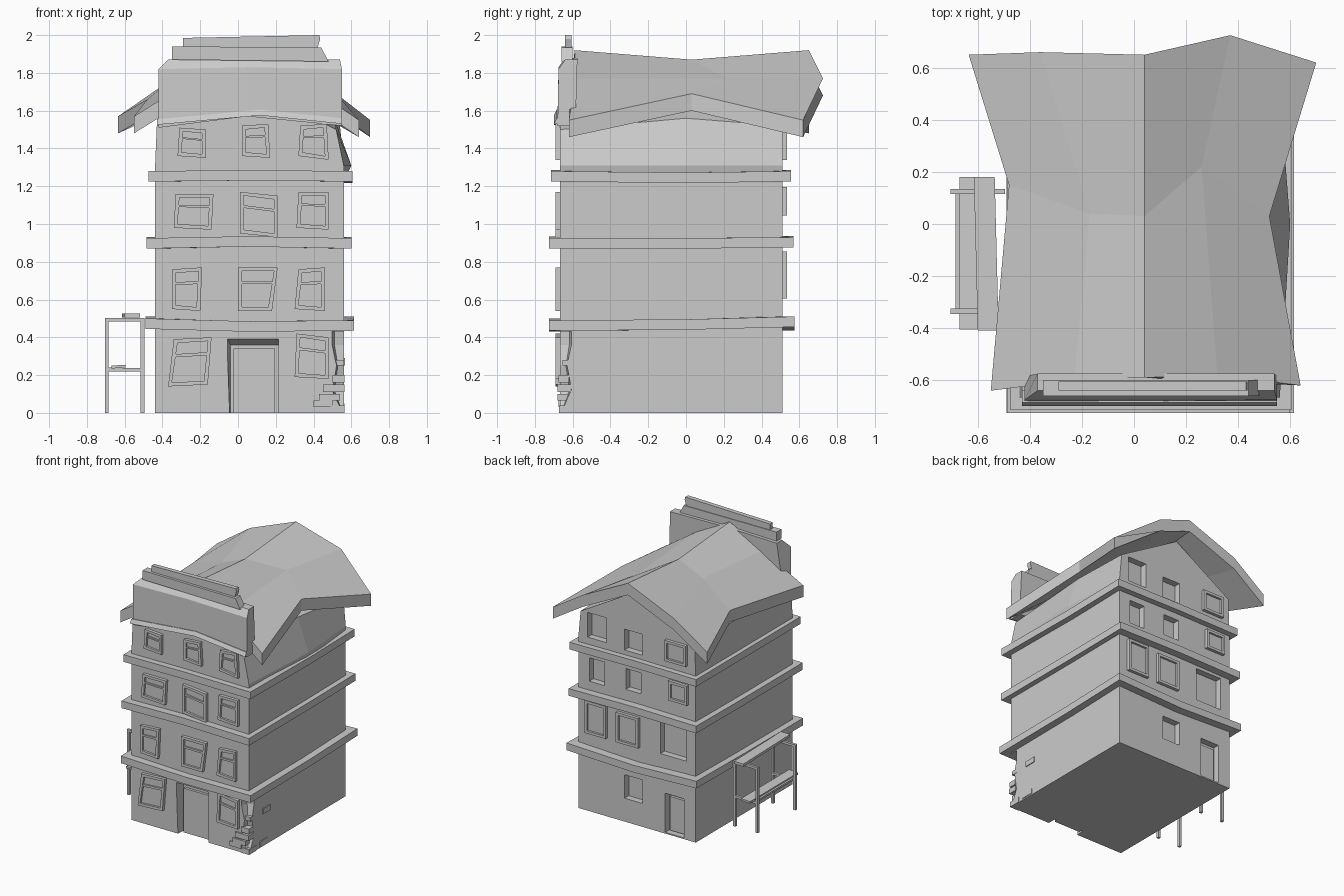
import bpy, bmesh
from mathutils import Vector

if "Cube" in bpy.data.objects:
    bpy.data.objects.remove(bpy.data.objects["Cube"])


def loft(name, rings, cyclic=False):
    """Skin matching closed rings of 3D points; cap the ends unless cyclic."""
    bm = bmesh.new()
    vs = [[bm.verts.new(p) for p in r] for r in rings]
    n, m = len(rings), len(rings[0])
    for i in range(n if cyclic else n - 1):
        a, b = vs[i], vs[(i + 1) % n]
        for j in range(m):
            k = (j + 1) % m
            bm.faces.new((a[j], a[k], b[k], b[j]))
    if not cyclic:
        bm.faces.new(vs[0])
        bm.faces.new(vs[-1])
    bmesh.ops.recalc_face_normals(bm, faces=bm.faces[:])
    me = bpy.data.meshes.new(name)
    bm.to_mesh(me)
    bm.free()
    ob = bpy.data.objects.new(name, me)
    bpy.context.collection.objects.link(ob)
    return ob


def slab(name, quad, y0, y1):
    """Outline in x, z extruded along y."""
    return loft(name, [[(x, y, z) for x, z in quad] for y in (y0, y1)])


def box(name, x0, x1, y0, y1, z0, z1):
    return slab(name, [(x0, z0), (x1, z0), (x1, z1), (x0, z1)], y0, y1)


def rect(x, z, w, h):
    return [(x - w/2, z - h/2), (x + w/2, z - h/2), (x + w/2, z + h/2), (x - w/2, z + h/2)]


def inset(q, t):
    """Move the corners of a four-sided outline inwards by t."""
    s = [(1, 1), (-1, 1), (-1, -1), (1, -1)]
    return [(p[0] + a*t, p[1] + b*t) for p, (a, b) in zip(q, s)]


def window(name, q, wall, out, split=True):
    """Raised frame ring, glass and a transom bar."""
    f, b, g = wall + out*0.024, wall - out*0.02, wall + out*0.008
    inner = inset(q, 0.02)
    rings = [[(p[0], f, p[1]), (p[0], b, p[1]), (i[0], b, i[1]), (i[0], f, i[1])]
             for p, i in zip(q, inner)]
    loft(name + "_frame", rings, True)
    slab(name + "_glass", inset(q, 0.015), b, g)
    if split:
        def mix(i, j, t):
            a, c = Vector(inner[i]), Vector(inner[j])
            return a.lerp(c, t)
        bar = [mix(0, 3, .64), mix(1, 2, .64), mix(1, 2, .72), mix(0, 3, .72)]
        slab(name + "_transom", bar, b, wall + out*0.02)


def cut(target, cutter):
    m = target.modifiers.new("cut", 'BOOLEAN')
    m.operation, m.solver, m.object = 'DIFFERENCE', 'EXACT', cutter
    cutter.hide_render = True
    bpy.context.view_layer.objects.active = target
    bpy.ops.object.modifier_apply(modifier=m.name)
    bpy.data.objects.remove(cutter)


FRONT, BACK = -0.667, 0.51

# House walls with gable, bulging on the right of the top storey
sections = [(FRONT, 1.74, 0.56, 0.52, 1.50), (0.0, 1.76, 0.60, 0.51, 1.56), (BACK, 1.81, 0.56, 0.54, 1.52)]
walls = loft("walls", [[(-0.44, y, 0), (-0.44, y, 1.28), (-0.43, y, 1.52), (0.04, y, top),
                        (ex, y, ez), (bx, y, 1.31), (0.56, y, 1.22), (0.56, y, 0)]
                       for y, top, bx, ex, ez in sections])

# Door recess, chipped corner and plain back openings
recess = [[(-0.06, 0.40), (-0.045, -0.02), (0.215, -0.02), (0.215, 0.40)],
          [(-0.04, 0.36), (-0.04, -0.02), (0.215, -0.02), (0.215, 0.36)]]
cut(walls, loft("door_cutter", [[(x, y, z) for x, z in r]
                                for r, y in zip(recess, (FRONT - .02, FRONT + .06))]))
cut(walls, loft("chip_cutter", [[(.56 - d, -.70, z), (.60, -.70, z), (.60, FRONT + d, z),
                                 (.56 - d*.7, FRONT + d*.7, z)]
                                for z, d in ((.04, .03), (.12, .07), (.25, .045), (.36, .07), (.43, .07))]))
for x, z, w, h in [(.40, 1.43, .16, .19), (.09, 1.40, .15, .16), (.40, 1.09, .13, .18),
                   (.09, 1.10, .13, .16), (-.25, .73, .22, .25), (.09, .27, .15, .18),
                   (-.26, .16, .16, .30)]:
    cut(walls, slab("opening_cutter", rect(x, z, w, h), BACK - .05, BACK + .05))

# Doors
slab("back_door", rect(-.26, .15, .12, .26), BACK - .06, BACK - .03)
slab("front_door", rect(.085, .17, .22, .34), FRONT + .04, FRONT + .07)

# Front windows, slightly crooked
front = [[(-.37, .14), (-.16, .15), (-.14, .40), (-.34, .39)], [(.30, .19), (.48, .18), (.48, .40), (.31, .42)],
         [(-.35, .55), (-.20, .54), (-.19, .77), (-.35, .76)], [(0, .54), (.18, .54), (.21, .77), (0, .77)],
         [(.30, .55), (.46, .54), (.46, .77), (.32, .76)], [(-.34, .98), (-.14, .97), (-.13, 1.16), (-.33, 1.16)],
         [(.01, .95), (.21, .93), (.21, 1.15), (.01, 1.17)], [(.31, .98), (.48, .97), (.48, 1.17), (.32, 1.17)],
         [(-.32, 1.36), (-.17, 1.35), (-.17, 1.50), (-.31, 1.51)], [(.02, 1.36), (.17, 1.35), (.16, 1.53), (.02, 1.52)],
         [(.32, 1.36), (.48, 1.34), (.47, 1.53), (.33, 1.52)]]
for i, q in enumerate(front):
    window(f"front_window_{i}", q, FRONT, -1)

# Framed back windows
for i, (x, z, w, h) in enumerate([(-.28, 1.42, .18, .16), (-.30, 1.12, .16, .15),
                                  (.40, .73, .18, .25), (.13, .72, .19, .23)]):
    window(f"back_window_{i}", rect(x, z, w, h), BACK, 1, False)

# Uneven ledges around each storey: extents, base height, corner and middle wobble
ledges = [(-.49, .615, -.725, .575, .435, (.01, -.005, 0, .005, .02, .0, .02, .012)),
          (-.485, .60, -.725, .57, .87, (0, .01, 0, 0, .005, .012, .005, 0)),
          (-.475, .605, -.715, .555, 1.225, (0, .005, 0, -.008, 0, .005, 0, 0))]
for i, (x0, x1, y0, y1, z, wob) in enumerate(ledges):
    outer = [(x0, y0), (.05, y0), (x1, y0), (x1, 0), (x1, y1), (.05, y1), (x0, y1), (x0, 0)]
    inner = [(-.42, -.64), (.05, -.64), (.48, -.58), (.54, 0), (.54, .49), (.05, .49), (-.42, .49), (-.42, 0)]
    if i:
        inner[2] = (.54, -.64)
    loft(f"ledge_{i}", [[(*o, z + w), (*o, z + w + .055), (*n, z + w + .055), (*n, z + w)]
                        for o, n, w in zip(outer, inner, wob)], True)

# Warped saddle roof: rows from front to back, five points across
rows = [[(-.55, -.64, 1.57), (-.23, -.60, 1.77), (.04, -.59, 1.92), (.32, -.58, 1.77), (.64, -.62, 1.55)],
        [(-.48, .15, 1.66), (-.17, .04, 1.78), (.04, .03, 1.87), (.26, .22, 1.77), (.52, .03, 1.69)],
        [(-.635, .65, 1.57), (-.36, .66, 1.76), (.04, .65, 1.92), (.37, .725, 1.77), (.70, .62, 1.55)]]
loft("roof", [r + [(x, y, z - .09) for x, y, z in reversed(r)] for r in rows])

# False front above the facade
loft("parapet", [[(x, -.68, b), (x, -.675, t - .05), (x + dx, -.64, t), (x + dx, -.575, t), (x, -.585, b)]
                 for x, dx, b, t in ((-.42, .05, 1.51, 1.87), (.05, 0, 1.57, 1.88), (.55, -.01, 1.52, 1.87))])
loft("cornice", [[(x, -.70, z), (x, -.685, z + .03), (x, -.64, z + .03), (x, -.64, z)]
                 for x, z in ((-.43, 1.525), (.12, 1.575), (.55, 1.53))])
slab("crest_lower", [(-.35, 1.87), (.48, 1.86), (.44, 1.935), (-.35, 1.94)], -.66, -.60)
slab("crest_upper", [(-.29, 1.93), (.42, 1.93), (.435, 1.98), (.43, 2.0), (-.29, 1.985)], -.64, -.605)

# Exposed bricks at the damaged corner
bricks = [(.40, .50, -.675, -.62, .03, .065), (.43, .54, -.68, -.60, .065, .10), (.45, .565, -.68, -.61, .11, .15),
          (.49, .565, -.672, -.58, 0, .04), (.50, .565, -.675, -.62, .16, .20), (.50, .565, -.54, -.44, .01, .05),
          (.50, .566, -.50, -.41, .25, .29), (.50, .562, -.655, -.60, .25, .28)]
for i, b in enumerate(bricks):
    box(f"brick_{i}", *b)

# Rack beside the left wall: end frames, rails and two planks
for i, y in enumerate((-.335, .125)):
    for j, x in enumerate((-.695, -.505)):
        box(f"rack_leg_{i}{j}", x - .01, x + .01, y - .01, y + .01, 0, .50)
    for j, z in enumerate((.22, .485)):
        box(f"rack_bar_{i}{j}", -.705, -.495, y - .01, y + .01, z, z + .018)
box("rack_rail", -.685, -.67, -.34, .13, .225, .24)
loft("rack_lower_plank", [[(-.67, y, .235), (-.595, y, .24), (-.595, y, .255), (-.67, y, .25)] for y in (-.405, .18)])
loft("rack_upper_plank", [[(x - .04, y, .505), (x + .04, y, .505), (x + .04, y, .525), (x - .04, y, .525)]
                          for x, y in ((-.56, -.41), (-.575, .18))])
